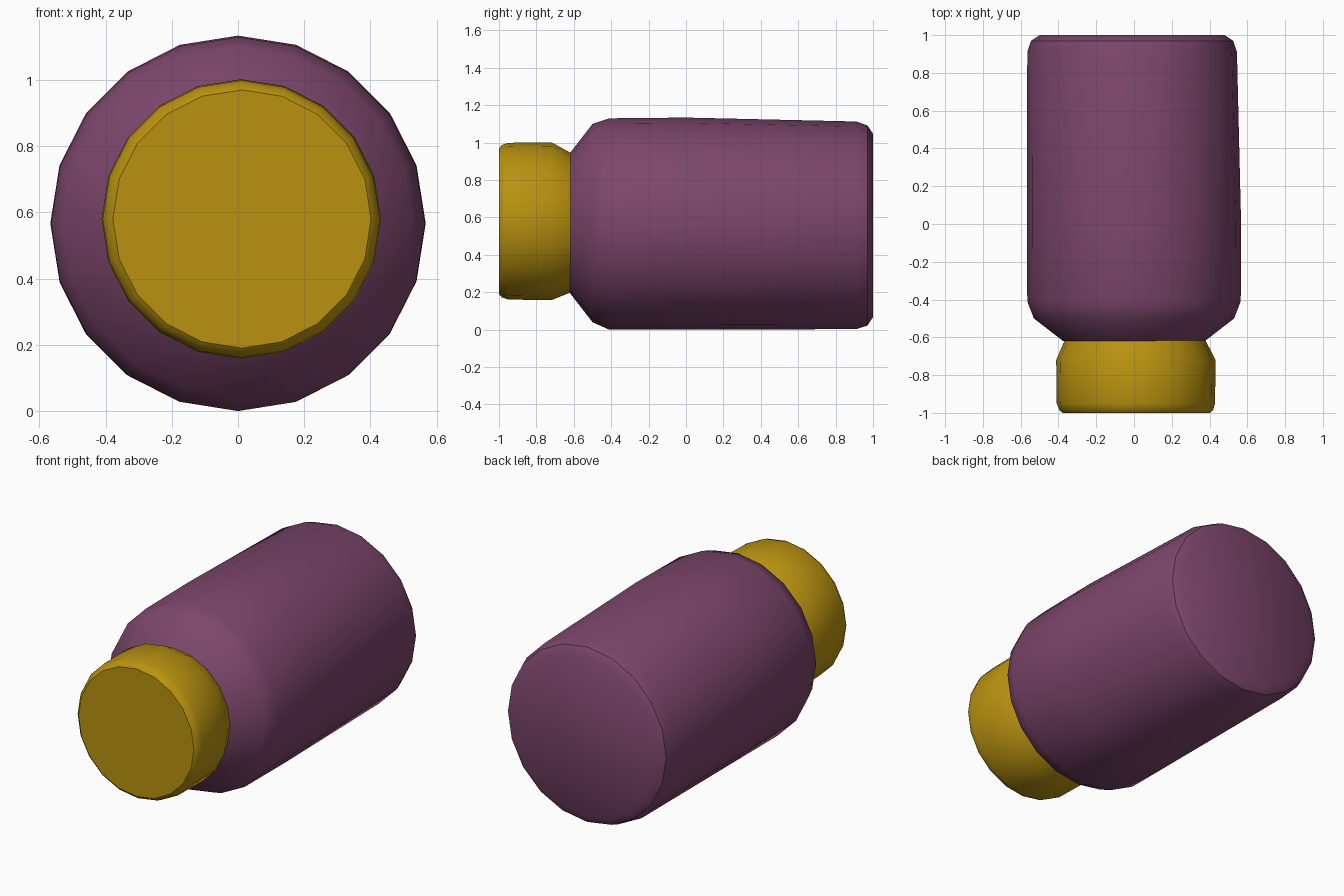
import bpy, bmesh, math


def material(name, colour):
    m = bpy.data.materials.new(name)
    m.use_nodes = True
    m.diffuse_color = colour
    bsdf = m.node_tree.nodes["Principled BSDF"]
    bsdf.inputs["Base Color"].default_value = colour
    bsdf.inputs["Roughness"].default_value = 0.6
    return m


def lathe(name, rings, mat, sides=20):
    """Loft closed rings along y; each ring is (y, radius, centre x, centre z)."""
    bm = bmesh.new()
    loops = []
    for y, r, cx, cz in rings:
        angles = [math.tau * i / sides for i in range(sides)]
        loops.append([bm.verts.new((cx + r * math.sin(a), y, cz + r * math.cos(a)))
                      for a in angles])
    for a, b in zip(loops, loops[1:]):
        for i in range(sides):
            j = (i + 1) % sides
            bm.faces.new((a[i], a[j], b[j], b[i]))
    bm.faces.new(loops[0])
    bm.faces.new(loops[-1])
    bmesh.ops.recalc_face_normals(bm, faces=bm.faces)
    mesh = bpy.data.meshes.new(name)
    bm.to_mesh(mesh)
    bm.free()
    mesh.materials.append(mat)
    obj = bpy.data.objects.new(name, mesh)
    bpy.context.collection.objects.link(obj)
    bpy.ops.object.select_all(action='DESELECT')
    obj.select_set(True)
    bpy.context.view_layer.objects.active = obj
    bpy.ops.object.shade_smooth_by_angle(angle=math.radians(35))
    return obj


cube = bpy.data.objects.get("Cube")
if cube:
    bpy.data.objects.remove(cube, do_unlink=True)

purple = material("plum purple", (0.205, 0.062, 0.150, 1))
gold = material("mustard gold", (0.490, 0.290, 0.005, 1))

# Bottle body: sloping shoulder, straight wall, rounded base
lathe("bottle_body", [
    (-0.62, 0.375, 0, 0.57),
    (-0.50, 0.530, 0, 0.57),
    (-0.41, 0.565, 0, 0.565),
    (0.00, 0.567, 0, 0.567),
    (0.91, 0.555, -0.01, 0.558),
    (0.97, 0.535, -0.01, 0.557),
    (1.00, 0.490, -0.01, 0.557),
], purple)

# Cap: narrow at the neck, rounded at the front rim
lathe("bottle_cap", [
    (-1.00, 0.390, 0.012, 0.580),
    (-0.985, 0.407, 0.012, 0.580),
    (-0.95, 0.419, 0.010, 0.580),
    (-0.72, 0.422, 0.010, 0.580),
    (-0.61, 0.370, 0.005, 0.572),
], gold)
